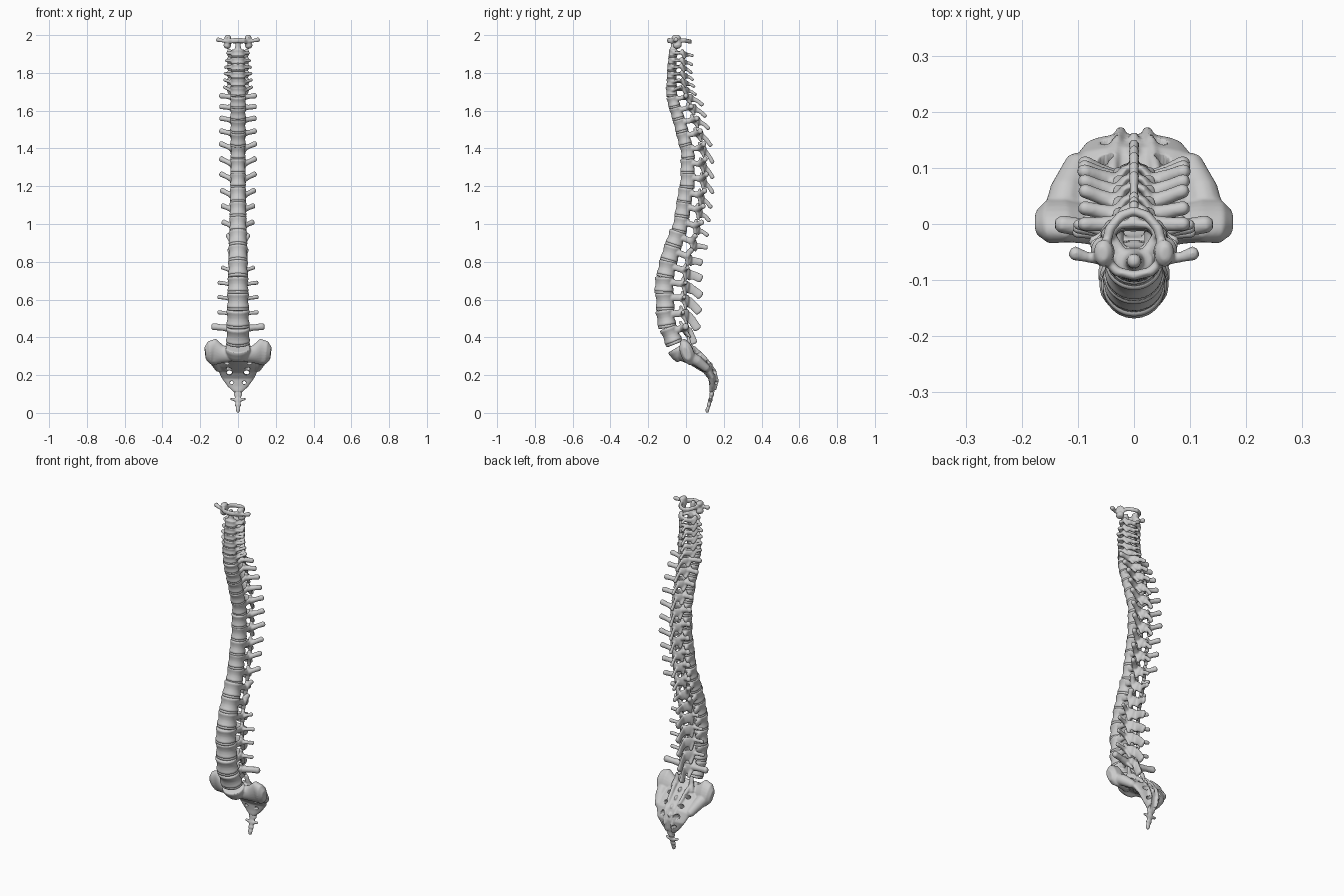
import bpy, bmesh, math
from mathutils import Vector as V


def tube(bm, pts, radii, ref=None, n=14):
    """Sweep an ellipse (side radius, height radius) through points, with rounded ends."""
    pts = [V(p) for p in pts]
    radii = [r if isinstance(r, tuple) else (r, r) for r in radii]
    d = (pts[-1] - pts[0]).normalized()
    ref = V(ref) if ref else (V((0, 1, 0)) if abs(d.z) > .7 else V((0, 0, 1)))
    a, b = (pts[0] - pts[1]).normalized(), (pts[-1] - pts[-2]).normalized()
    small = lambda r: (r[0] * .55, r[1] * .55)
    pts = [pts[0] + a * min(radii[0]) * .6] + pts + [pts[-1] + b * min(radii[-1]) * .6]
    radii = [small(radii[0])] + radii + [small(radii[-1])]
    rings = []
    for i, p in enumerate(pts):
        t = (pts[min(i + 1, len(pts) - 1)] - pts[max(i - 1, 0)]).normalized()
        side = t.cross(ref).normalized()
        up = side.cross(t)
        rings.append([bm.verts.new(p + side * radii[i][0] * math.cos(k * math.tau / n)
                                   + up * radii[i][1] * math.sin(k * math.tau / n)) for k in range(n)])
    skin(bm, rings)


def skin(bm, rings):
    n = len(rings[0])
    for r, q in zip(rings, rings[1:]):
        for k in range(n):
            bm.faces.new((r[k], r[(k + 1) % n], q[(k + 1) % n], q[k]))
    bm.faces.new(rings[0][::-1])
    bm.faces.new(rings[-1])


def drum(bm, c, nrm, t, w, d, levels, n=32):
    """Kidney-shaped drum; levels are (height along t, scale)."""
    rings = []
    for h, s in levels:
        ring = []
        for k in range(n):
            a = k * math.tau / n
            y = math.sin(a)
            y = y if y < 0 else y * (1 - .15 * y ** 4)
            ring.append(bm.verts.new(c + V((w * s * math.cos(a), 0, 0)) + nrm * d * s * y + t * h))
        rings.append(ring)
    skin(bm, rings)


def finish(bm, name, voxel=.0045, cutter=None, smooth=4):
    bmesh.ops.recalc_face_normals(bm, faces=bm.faces)
    me = bpy.data.meshes.new(name)
    bm.to_mesh(me)
    bm.free()
    ob = bpy.data.objects.new(name, me)
    bpy.context.collection.objects.link(ob)
    for p in me.polygons:
        p.use_smooth = True
    if voxel:
        m = ob.modifiers.new("fuse", 'REMESH')
        m.mode, m.voxel_size, m.use_smooth_shade = 'VOXEL', voxel, True
    if cutter:
        m = ob.modifiers.new("holes", 'BOOLEAN')
        m.operation, m.object, m.solver = 'DIFFERENCE', cutter, 'EXACT'
    if smooth:
        m = ob.modifiers.new("soften", 'SMOOTH')
        m.factor, m.iterations = .5, smooth
    return ob


# z, body front y, body back y, half width, transverse tip x, y, dz, spine tip y, dz
KEYS = [
    (1.905, -.092, -.042, .035, .062, -.045, .0, .042, -.015),
    (1.83, -.100, -.045, .037, .074, -.05, .0, .035, -.03),
    (1.705, -.107, -.042, .042, .080, -.03, .02, .058, -.02),
    (1.65, -.100, -.030, .043, .098, .0, .03, .093, -.02),
    (1.525, -.065, .010, .042, .096, .06, .035, .127, -.02),
    (1.385, -.030, .050, .040, .098, .095, .04, .148, -.06),
    (1.235, -.032, .055, .042, .096, .11, .03, .148, -.07),
    (1.0, -.070, .020, .047, .084, .085, .01, .12, -.06),
    (.925, -.100, .000, .050, .060, .05, .015, .115, -.05),
    (.845, -.128, -.025, .052, .050, .03, .02, .088, -.05),
    (.765, -.150, -.045, .054, .090, .01, .005, .085, -.055),
    (.68, -.167, -.055, .056, .108, .0, .01, .083, -.06),
    (.505, -.157, -.050, .062, .110, -.015, .028, .067, -.06),
    (.415, -.128, -.025, .064, .137, .0, .042, .045, -.045)]
LEVELS = [1.905, 1.865, 1.83, 1.79, 1.75, 1.705, 1.65, 1.59, 1.525, 1.455, 1.385, 1.31,
          1.235, 1.155, 1.08, 1.0, .925, .845, .765, .68, .595, .505, .415]


def row(z):
    for a, b in zip(KEYS, KEYS[1:]):
        if z >= b[0]:
            f = (a[0] - z) / (a[0] - b[0])
            return [p + (q - p) * f for p, q in zip(a, b)]
    return list(KEYS[-1])


rows = [row(z) for z in LEVELS]
mids = [V((0, -.064, 1.945))] + [V((0, (r[1] + r[2]) / 2, r[0])) for r in rows] + [V((0, -.035, .335))]
names = ["cervical_%d" % i for i in range(2, 8)] + ["thoracic_%d" % i for i in range(1, 13)] \
    + ["lumbar_%d" % i for i in range(1, 6)]
discs = bmesh.new()

# Vertebrae from second cervical to last lumbar
for i, r in enumerate(rows):
    z, yf, yb, w, tx, ty, tz, sy, sz = r
    c = mids[i + 1]
    t = (mids[i] - mids[i + 2]).normalized()
    nb = V((0, t.z, -t.y))
    gap = (mids[i] - mids[i + 2]).length / 2
    d, L = (yb - yf) / 2, sy - yb
    neck, lum = i < 6, i > 17
    low = min(1, max(0, (.95 - z) / .15))
    P = lambda x, y, h: c + V((x, 0, 0)) + nb * y + t * h
    bm = bmesh.new()
    h = gap * .46
    drum(bm, c, nb, t, w, d, [(-h, .93), (-h * .8, 1.02), (-h * .4, .93), (0, .89),
                              (h * .4, .93), (h * .8, 1.02), (h, .93)])
    drum(discs, c - t * gap * .5, nb, t, w * .97, d * .97,
         [(-gap * .1, .9), (-gap * .06, 1), (gap * .06, 1), (gap * .1, .9)])
    fx = .046 if neck else .03 + .006 * low
    yp, ym = d + .3 * L, d + .52 * L
    mid = P(0, ym, -gap * .12)
    # neural arch
    tube(bm, [P(-fx, yp, .004), P(-fx * .6, (yp + ym) / 2 + .006, -gap * .05), mid,
              P(fx * .6, (yp + ym) / 2 + .006, -gap * .05), P(fx, yp, .004)],
         [(.009, gap * .3), (.008, gap * .36), (.009, gap * .36), (.008, gap * .36), (.009, gap * .3)],
         ref=(0, 0, 1))
    # spinous process
    tip = V((0, sy - .006, z + sz))
    sh = (.009 if neck else .012) + .012 * low
    tube(bm, [mid - nb * .004, mid.lerp(tip, .5) + V((0, 0, .004)), tip],
         [(.009, sh * 1.25), (.0075, sh), (.0095 + .002 * low, sh)])
    for s in (-1, 1):
        # pedicle
        tube(bm, [P(s * w * .65, d * .6, gap * .15), P(s * fx, yp, gap * .1)],
             [(.011, gap * .2), (.011, gap * .22)])
        # articular pillar
        tube(bm, [P(s * fx, yp - .004, gap * .5), P(s * fx, yp, 0), P(s * fx * .85, yp + .012, -gap * .55)],
             [(.012, .008), (.014, .01), (.011, .008)])
        # transverse process
        end = V((s * (tx - .006), ty, z + tz))
        rt = .009 if neck else (.018 if i == 22 else .011 if lum else .0145)
        base = P(s * fx, yp - .004, .006)
        tube(bm, [base, base.lerp(end, .55), end], [rt * 1.15, rt * .9, (rt * .9, rt * 1.1)])
        if neck:
            tube(bm, [P(s * w * .8, 0, 0), end], [.009, .009])
    if i == 0:  # peg of the second vertebra
        tube(bm, [(0, -.064, 1.9), (0, -.066, 1.94), (0, -.066, 1.975)], [.024, .015, .013])
    finish(bm, names[i])

finish(discs, "intervertebral_discs", voxel=None, smooth=0)

# Top ring vertebra
bm = bmesh.new()
tube(bm, [(-.052, -.062, 1.967), (-.03, -.085, 1.97), (0, -.092, 1.972), (.03, -.085, 1.97), (.052, -.062, 1.967)],
     [(.009, .014)] * 5, ref=(0, 0, 1))
tube(bm, [(-.052, -.045, 1.97), (-.043, -.008, 1.972), (-.023, .015, 1.967), (0, .023, 1.965),
          (.023, .015, 1.967), (.043, -.008, 1.972), (.052, -.045, 1.97)], [(.009, .012)] * 7, ref=(0, 0, 1))
for s in (-1, 1):
    tube(bm, [(s * .058, -.045, 1.942), (s * .05, -.05, 1.965), (s * .055, -.052, 1.99)],
         [(.021, .024), (.016, .021), (.018, .025)])
    tube(bm, [(s * .05, -.06, 1.968), (s * .08, -.06, 1.97), (s * .107, -.052, 1.976)],
         [(.016, .013), (.009, .009), (.013, .013)])
finish(bm, "cervical_1_ring", voxel=.004)

# Cutters for the sacral openings: x, y, z, tilt
bm = bmesh.new()
for x, y, z, ang, rad in [(.06, .045, .285, 45, .013), (.05, .09, .25, 35, .013),
                          (.045, .125, .215, 5, .015), (.033, .14, .16, 0, .010)]:
    for s in (-1, 1):
        a = math.radians(ang)
        v = V((0, math.cos(a), math.sin(a))) * .1
        p = V((s * x, y, z))
        tube(bm, [p - v, p + v], [(rad, rad * .85)] * 2)
cut = finish(bm, "sacral_hole_cutter", voxel=None, smooth=0)
cut.hide_render = True
cut.display_type = 'WIRE'

# Sacrum
bm = bmesh.new()
tube(bm, [(0, -.012, .325), (0, .03, .295), (0, .075, .262), (0, .115, .232), (0, .14, .185),
          (0, .14, .14), (0, .136, .112)],
     [(.065, .04), (.10, .038), (.122, .034), (.108, .03), (.088, .022), (.055, .016), (.026, .012)],
     ref=(0, 1, 0), n=28)
tt = V((0, -.5, .85)).normalized()
drum(bm, V((0, -.035, .325)), V((0, tt.z, -tt.y)), tt, .066, .056,
     [(-.045, .7), (-.02, .88), (.01, 1), (.025, .97)])
for s in (-1, 1):
    # wing with its ear-shaped side face
    tube(bm, [(s * .03, -.01, .305), (s * .085, .0, .31), (s * .125, .008, .322), (s * .152, .005, .318)],
         [(.036, .035), (.033, .05), (.034, .075), (.036, .064)], ref=(0, -.35, 1), n=24)
    tube(bm, [(s * .13, .01, .30), (s * .12, .06, .275), (s * .1, .11, .235)], [.034, .03, .022])
    # upper joint process
    tube(bm, [(s * .055, .035, .325), (s * .048, .018, .365), (s * .045, .012, .40)],
         [(.02, .016), (.015, .011), (.012, .008)])
    # lateral crest and lower horns
    tube(bm, [(s * .045, .04, .345), (s * .038, .1, .29), (s * .03, .15, .225), (s * .024, .165, .17),
              (s * .02, .155, .125)], [.012, .01, .009, .009, .007])
# median crest
for y, z in [(.06, .335), (.098, .30), (.132, .262), (.155, .222)]:
    tube(bm, [(0, y - .03, z - .03), (0, y, z)], [(.014, .022), (.008, .014)])
finish(bm, "sacrum", cutter=cut)

# Tailbone segments
bm = bmesh.new()
tube(bm, [(0, .138, .12), (0, .136, .095), (0, .132, .082), (0, .129, .068), (0, .124, .053), (0, .121, .042),
          (0, .118, .03), (0, .114, .02), (0, .112, .006)],
     [(.02, .011), (.024, .012), (.014, .009), (.025, .012), (.012, .009), (.018, .011), (.011, .008),
      (.013, .01), (.009, .009)], ref=(0, 1, 0))
for s in (-1, 1):
    tube(bm, [(s * .012, .13, .068), (s * .036, .128, .074)], [.009, .007])
    tube(bm, [(s * .012, .136, .092), (s * .018, .148, .12)], [.007, .006])
finish(bm, "tailbone", voxel=.0035, smooth=3)
